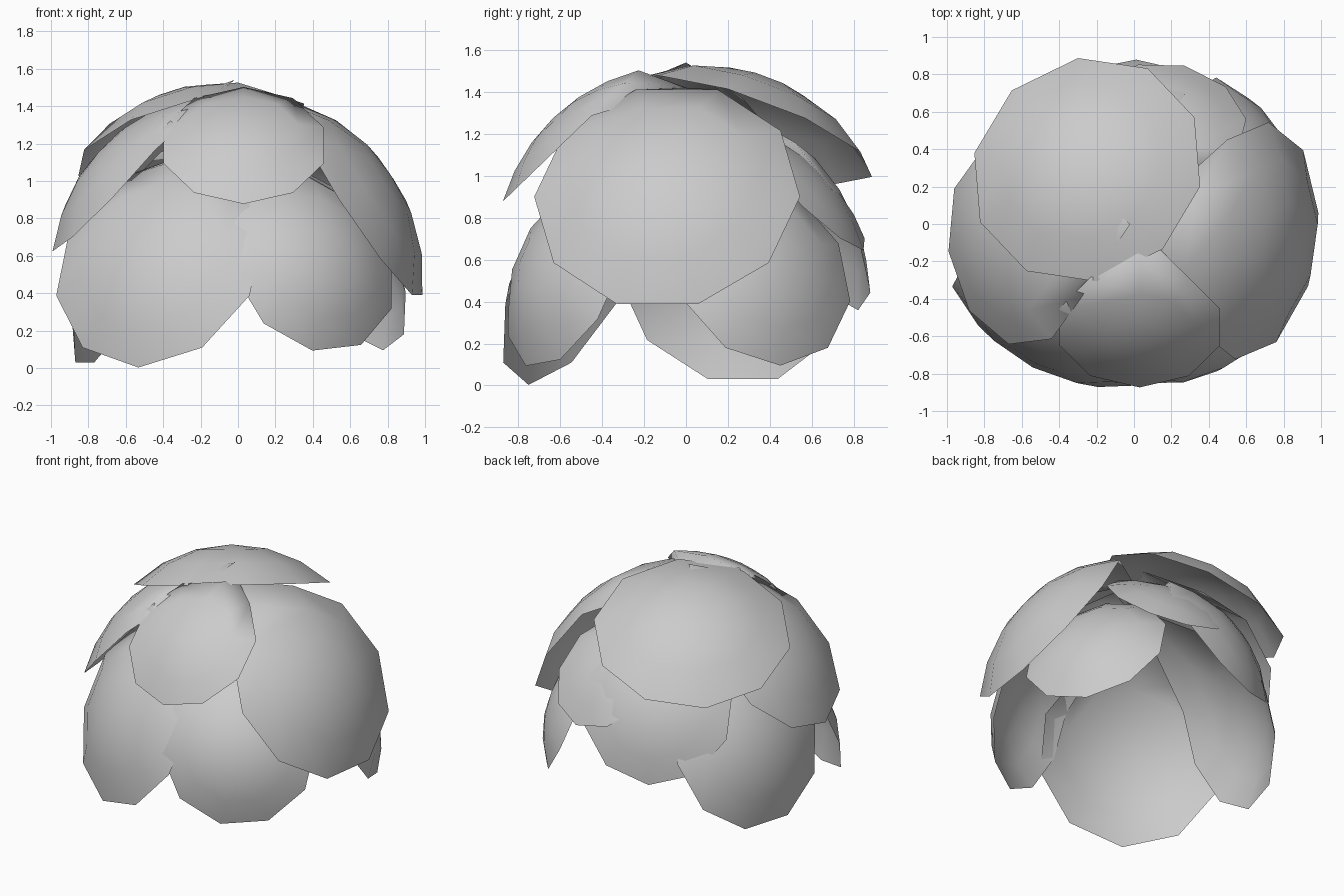
import bpy
import bmesh
from math import radians, degrees, asin, atan2, sin, cos, tau
from mathutils import Matrix, Vector

cube = bpy.data.objects.get("Cube")
if cube:
    bpy.data.objects.remove(cube)

SIDES, RINGS = 10, 3
HALF = 180 / SIDES  # roll that puts a rim edge, not a corner, at the bottom

grey = bpy.data.materials.new("mid_grey")
grey.use_nodes = True
colour = (0.6, 0.6, 0.6, 1)
grey.diffuse_color = colour
grey.node_tree.nodes["Principled BSDF"].inputs["Base Color"].default_value = colour


def petal(name, centre, azimuth, elevation, rim, depth, roll=0, root=None):
    """Spherical cap bulging along a direction, its upper rim drawn in to a root point."""
    radius = (rim ** 2 + depth ** 2) / (2 * depth)
    spread = asin(rim / radius)
    bm = bmesh.new()
    # Arc from the crown to the rim, spun around the cap axis
    arc = []
    for i in range(RINGS + 1):
        a = spread * i / RINGS
        arc.append(bm.verts.new((radius * sin(a), 0, radius * cos(a) - radius + depth)))
    edges = [bm.edges.new(pair) for pair in zip(arc, arc[1:])]
    bmesh.ops.spin(bm, geom=arc + edges, cent=(0, 0, 0), axis=(0, 0, 1),
                   angle=tau, steps=SIDES, use_merge=False)
    bmesh.ops.remove_doubles(bm, verts=bm.verts, dist=0.001)
    bm.transform(Matrix.Rotation(radians(roll), 4, 'Z'))
    # Upper rim corners, measured from the highest direction (local -x)
    upper = [v for v in bm.verts if v.co.xy.length > rim * 0.99
             and abs(degrees(atan2(v.co.y, -v.co.x))) < 80]
    upper.sort(key=lambda v: v.co.y)
    # Local x becomes the lowest direction of the rim
    az, el = radians(azimuth), radians(elevation)
    normal = Vector((cos(az) * cos(el), sin(az) * cos(el), sin(el)))
    down = Vector((cos(az) * sin(el), sin(az) * sin(el), -cos(el)))
    place = Matrix((down, normal.cross(down), normal)).transposed().to_4x4()
    bm.transform(Matrix.Translation(centre) @ place)
    # Tapered root
    if root:
        tip = bm.verts.new(root)
        for a, b in zip(upper, upper[1:]):
            bm.faces.new((a, b, tip))
    bmesh.ops.recalc_face_normals(bm, faces=bm.faces)
    if sum(f.normal.dot(normal) for f in bm.faces) < 0:
        bmesh.ops.reverse_faces(bm, faces=bm.faces)
    for face in bm.faces:
        face.smooth = True
    mesh = bpy.data.meshes.new(name)
    bm.to_mesh(mesh)
    bm.free()
    mesh.materials.append(grey)
    obj = bpy.data.objects.new(name, mesh)
    bpy.context.collection.objects.link(obj)


LOW_ROOT = (0, 0, 1.24)
HIGH_ROOT = (0, 0, 1.42)

# Crown and upper petals
petal("crown_petal", (-0.25, 0.29, 1.22), 127, 66, 0.64, 0.25, 6)
petal("left_upper_petal", (0.63, -0.09, 0.90), -8, 33, 0.64, 0.23, HALF, HIGH_ROOT)
petal("front_upper_petal", (0.03, -0.55, 1.19), -90, 46, 0.45, 0.12, 0, HIGH_ROOT)
petal("right_upper_petal", (-0.62, -0.10, 1.04), -173, 42, 0.56, 0.17, 0, (-0.02, 0, 1.54))
petal("back_upper_petal", (0.20, 0.57, 0.94), 76, 44, 0.41, 0.10, 0, LOW_ROOT)

# Lower petals
petal("back_right_petal", (-0.20, 0.60, 0.80), 110, 28, 0.50, 0.15, 0, LOW_ROOT)
petal("back_left_lower_petal", (0.62, 0.36, 0.54), 30, 22, 0.48, 0.16, 0, LOW_ROOT)
petal("right_lower_petal", (-0.62, 0.21, 0.52), 163, 23, 0.56, 0.19, HALF, LOW_ROOT)
petal("front_right_lower_petal", (-0.42, -0.53, 0.56), -117, 24, 0.61, 0.19, 0, LOW_ROOT)
petal("front_left_lower_petal", (0.40, -0.56, 0.55), -60, 21, 0.50, 0.19, HALF + 6, LOW_ROOT)
